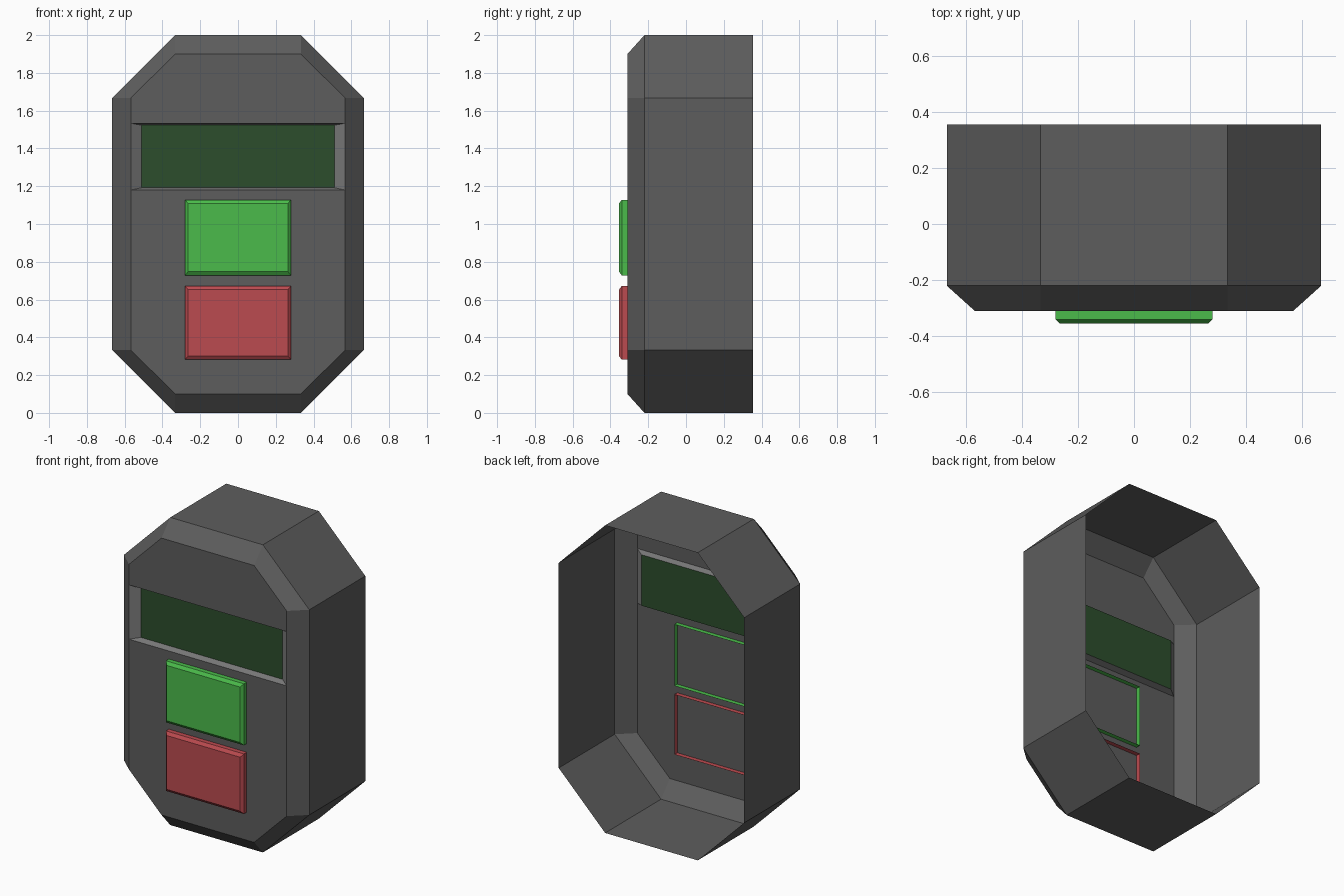
import bpy

if "Cube" in bpy.data.objects:
    bpy.data.objects.remove(bpy.data.objects["Cube"])


def material(name, rgb):
    m = bpy.data.materials.new(name)
    m.diffuse_color = (*rgb, 1)
    m.use_nodes = True
    m.node_tree.nodes["Principled BSDF"].inputs["Base Color"].default_value = m.diffuse_color
    return m


def mesh_object(name, verts, faces, mat):
    me = bpy.data.meshes.new(name)
    me.from_pydata(verts, [], faces)
    me.materials.append(mat)
    ob = bpy.data.objects.new(name, me)
    bpy.context.collection.objects.link(ob)
    return ob


def rect(hx, z0, z1):
    # counter-clockwise seen from the front
    return [(-hx, z0), (hx, z0), (hx, z1), (-hx, z1)]


def loft(name, sections, mat, cap=False):
    """Join (y, outline) sections from back to front, optionally closing the last."""
    n = len(sections[0][1])
    verts = [(x, y, z) for y, outline in sections for x, z in outline]
    faces = [(k * n + i, k * n + (i + 1) % n, (k + 1) * n + (i + 1) % n, (k + 1) * n + i)
             for k in range(len(sections) - 1) for i in range(n)]
    if cap:
        faces.append(tuple(range(len(verts) - n, len(verts))))
    return mesh_object(name, verts, faces, mat)


def octagon(hx, z0, z1):
    c, a, b = 0.333, 0.333, 1.667
    return [(-c, z0), (c, z0), (hx, a), (hx, b), (c, z1), (-c, z1), (-hx, b), (-hx, a)]


dark = material("dark_grey", (0.11, 0.11, 0.11))
rim = material("rim_grey", (0.2, 0.2, 0.2))
green = material("green", (0.07, 0.5, 0.07))
red = material("red", (0.5, 0.07, 0.08))
glass = material("dark_green", (0.025, 0.075, 0.025))

BACK, EDGE, FRONT = 0.355, -0.22, -0.31
W0, W1 = 1.18, 1.533  # window height range

# open-backed octagonal shell with chamfered front rim
outer, inner = octagon(0.667, 0, 2), octagon(0.567, 0.1, 1.9)
loft("casing", [(BACK, outer), (EDGE, outer), (FRONT, inner)], dark)

# front panel above and below the full-width window
lower = [inner[7], inner[0], inner[1], inner[2], (0.567, W0), (-0.567, W0)]
upper = [(-0.567, W1), (0.567, W1), inner[3], inner[4], inner[5], inner[6]]
for name, outline in (("lower_panel", lower), ("upper_panel", upper)):
    mesh_object(name, [(x, FRONT, z) for x, z in outline], [range(6)], dark)

# sloping window frame and recessed screen
opening, pane = rect(0.567, W0, W1), rect(0.51, 1.192, 1.523)
frame = loft("window_frame", [(FRONT, opening), (FRONT + 0.04, pane)], rim)
frame.data.flip_normals()
frame.data.update()
for poly in frame.data.polygons:  # keep the visible side facing into the recess
    toward = poly.center.x * poly.normal.x + (poly.center.z - 1.36) * poly.normal.z
    if toward > 0:
        poly.flip()
mesh_object("screen", [(x, FRONT + 0.04, z) for x, z in pane], [range(4)], glass)

# bevelled buttons, open at the back and poking slightly through the panel
for name, z0, z1, mat in (("green_button", 0.728, 1.128, green),
                          ("red_button", 0.282, 0.672, red)):
    base, face = rect(0.28, z0, z1), rect(0.264, z0 + 0.02, z1 - 0.02)
    loft(name, [(-0.28, base), (-0.34, base), (-0.355, face)], mat, cap=True)
